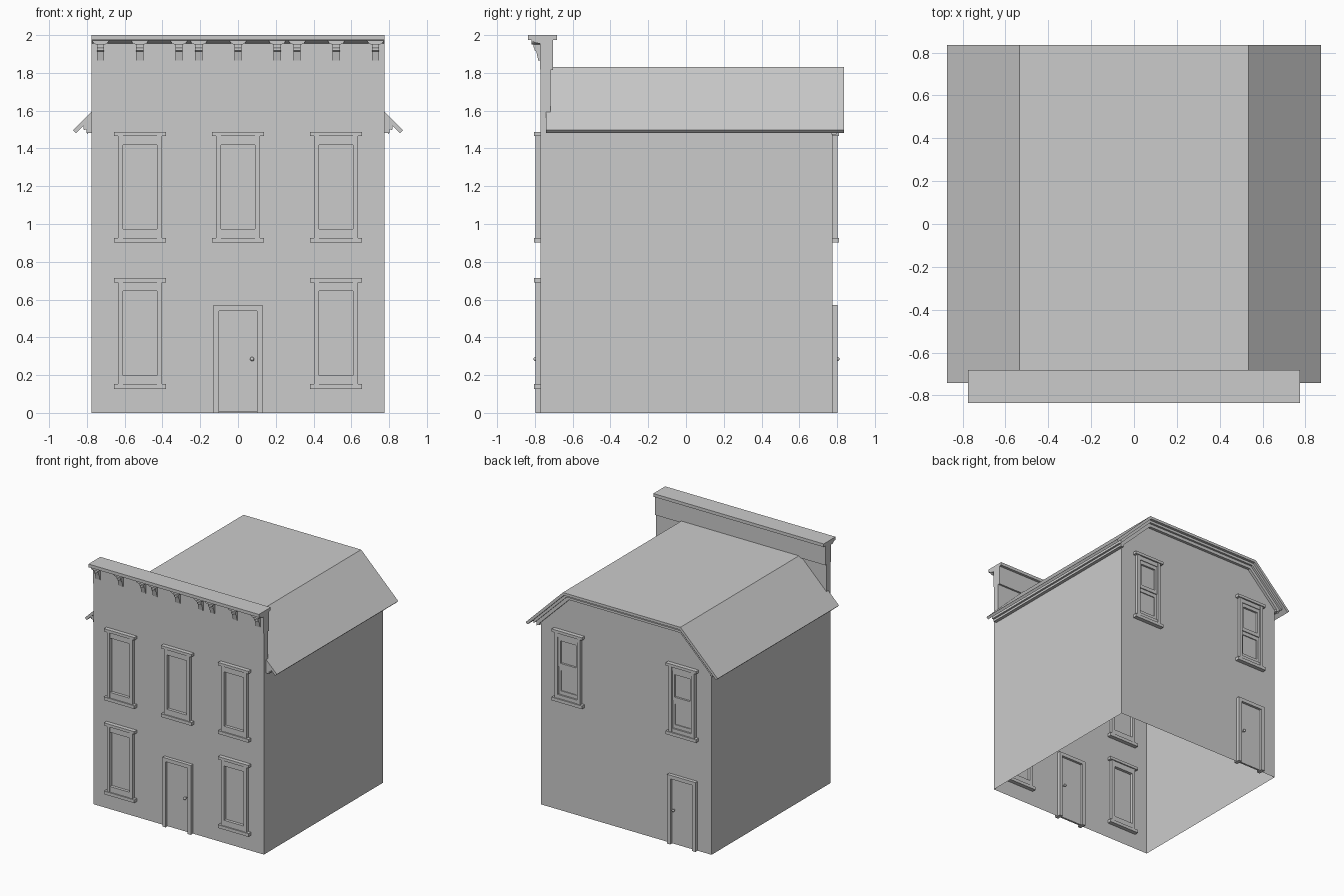
import bpy, bmesh, math
from mathutils import Vector

if "Cube" in bpy.data.objects:
    bpy.data.objects.remove(bpy.data.objects["Cube"])

W = 0.775  # half width and half depth of the walls


def finish(name, bm):
    bmesh.ops.recalc_face_normals(bm, faces=bm.faces)
    me = bpy.data.meshes.new(name)
    bm.to_mesh(me)
    bm.free()
    ob = bpy.data.objects.new(name, me)
    bpy.context.collection.objects.link(ob)
    return ob


def add_box(bm, x0, x1, y0, y1, z0, z1):
    g = bmesh.ops.create_cube(bm, size=1)
    for v in g['verts']:
        v.co = Vector((x1 if v.co.x > 0 else x0, y1 if v.co.y > 0 else y0, z1 if v.co.z > 0 else z0))


def add_prism(bm, pts, a, b, axis='y'):
    """Extrude a profile: (x,z) points along y, or (y,z) points along x."""
    co = (lambda p: (p[0], a, p[1])) if axis == 'y' else (lambda p: (a, p[0], p[1]))
    f = bm.faces.new([bm.verts.new(co(p)) for p in pts])
    g = bmesh.ops.extrude_face_region(bm, geom=[f])
    d = Vector((0, b - a, 0)) if axis == 'y' else Vector((b - a, 0, 0))
    bmesh.ops.translate(bm, vec=d, verts=[v for v in g['geom'] if isinstance(v, bmesh.types.BMVert)])


def roof_line(d, xend=None):
    """Roof outline moved inwards by d; optionally ended at a vertical line."""
    tip = (0.873 - 0.707 * d, 1.497 - 0.707 * d)
    if xend:
        tip = (xend, 2.37 - 1.414 * d - xend)
    right = [tip, (0.535 - 0.414 * d, 1.83 - d)]
    return right + [(-x, z) for x, z in reversed(right)]


def roof_band(name, d0, d1, y0, y1, xend=None):
    bm = bmesh.new()
    add_prism(bm, roof_line(d0, xend) + roof_line(d1, xend)[::-1], y0, y1)
    return finish(name, bm)


# Thin wall shell, open below, with gambrel-shaped ends
bm = bmesh.new()
add_prism(bm, [(W, 0)] + roof_line(0.012, W) + [(-W, 0)], -W + 0.005, W)
bmesh.ops.recalc_face_normals(bm, faces=bm.faces)
bmesh.ops.delete(bm, geom=[f for f in bm.faces if abs(f.normal.z) > 0.1], context='FACES')
finish("walls", bm)

# Roof slab and stepped trim under it
roof_band("roof", 0, 0.022, -0.742, 0.836)
roof_band("gable_trim_upper", 0.022, 0.042, 0.77, 0.815, 0.815)
roof_band("gable_trim_lower", 0.022, 0.068, 0.77, 0.798, 0.80)
bm = bmesh.new()
for s in (-1, 1):
    prof = [(s * 0.775, 1.482), (s * 0.802, 1.482), (s * 0.802, 1.50), (s * 0.818, 1.50),
            (s * 0.818, 1.519), (s * 0.775, 1.562)]
    add_prism(bm, prof, -0.74, 0.798)
finish("eave_trim", bm)

# Front parapet with frieze and cornice
bm = bmesh.new()
prof = [(-0.770, 1.48), (-0.770, 1.818), (-0.774, 1.818), (-0.774, 1.955), (-0.80, 1.96), (-0.82, 1.974),
        (-0.836, 1.974), (-0.836, 2.0), (-0.682, 2.0), (-0.682, 1.974), (-0.703, 1.974),
        (-0.703, 1.816), (-0.718, 1.816), (-0.718, 1.48)]
add_prism(bm, prof, -W, W, 'x')
finish("parapet", bm)

# Cornice brackets, each with a scalloped valance lobe above
bm = bmesh.new()
for x in (-0.728, -0.52, -0.313, -0.208, 0, 0.208, 0.313, 0.52, 0.728):
    half = [(0.046, 1.978), (0.043, 1.966), (0.036, 1.957), (0.024, 1.951)]
    add_prism(bm, [(x + a, z) for a, z in half] + [(x - a, z) for a, z in half[::-1]], -0.818, -0.772)
    add_prism(bm, [(-0.772, 1.955), (-0.808, 1.955), (-0.808, 1.938), (-0.802, 1.928), (-0.802, 1.918),
                   (-0.793, 1.914), (-0.782, 1.866), (-0.772, 1.864)], x - 0.019, x + 0.019, 'x')
finish("cornice_brackets", bm)


def window(name, cx, wy, z, side, sashes):
    """Window at the wall plane wy; z is the bottom of the sill."""
    bm = bmesh.new()

    def bar(x0, x1, z0, z1, t):
        add_box(bm, cx + x0, cx + x1, wy - t, wy + t, z + z0, z + z1)

    for s in (-1, 1):
        a, b = sorted((s * 0.09, s * 0.117))
        bar(a, b, 0.02, 0.57, 0.027)
    bar(-0.138, 0.138, 0, 0.026, 0.034)        # sill
    bar(-0.138, 0.138, 0.564, 0.587, 0.034)    # head
    if sashes:
        bar(-0.09, 0.09, 0.026, 0.056, 0.022)
        bar(-0.09, 0.09, 0.53, 0.564, 0.022)
        for z0, z1, t in ((0.056, 0.285, 0.008), (0.285, 0.53, 0.016)):
            bar(-0.09, -0.07, z0, z1, t)
            bar(0.07, 0.09, z0, z1, t)
            bar(-0.07, 0.07, z1 - 0.03, z1, t)
            bar(-0.07, 0.07, z0, z0 + 0.03, t)
    else:
        bar(-0.09, 0.09, 0.026, 0.072, 0.024)
        bar(-0.09, 0.09, 0.518, 0.564, 0.024)
    finish(name, bm)


for i, (x, z) in enumerate([(-0.519, 0.901), (0, 0.901), (0.519, 0.901), (-0.519, 0.127), (0.519, 0.127)]):
    window(f"front_window_{i + 1}", x, -0.77, z, -1, False)
for i, x in enumerate((-0.519, 0.519)):
    window(f"back_window_{i + 1}", x, W, 0.901, 1, True)


def door(name, cx, wy):
    bm = bmesh.new()
    for s in (-1, 1):
        a, b = sorted((s * 0.1, s * 0.129))
        add_box(bm, cx + a, cx + b, wy - 0.028, wy + 0.028, 0, 0.54)
    add_box(bm, cx - 0.129, cx + 0.129, wy - 0.028, wy + 0.028, 0.54, 0.57)
    add_box(bm, cx - 0.1, cx + 0.1, wy - 0.008, wy + 0.008, 0.004, 0.54)
    finish(name, bm)
    # Knobs on both sides
    bm = bmesh.new()
    for s in (-1, 1):
        g = bmesh.ops.create_uvsphere(bm, u_segments=12, v_segments=8, radius=0.011)
        bmesh.ops.translate(bm, verts=g['verts'], vec=(cx + 0.075, wy + s * 0.027, 0.285))
        add_box(bm, cx + 0.071, cx + 0.079, wy + min(0, s * 0.025), wy + max(0, s * 0.025), 0.281, 0.289)
    finish(name + "_knobs", bm)


door("front_door", 0, -0.77)
door("back_door", -0.519, W)
